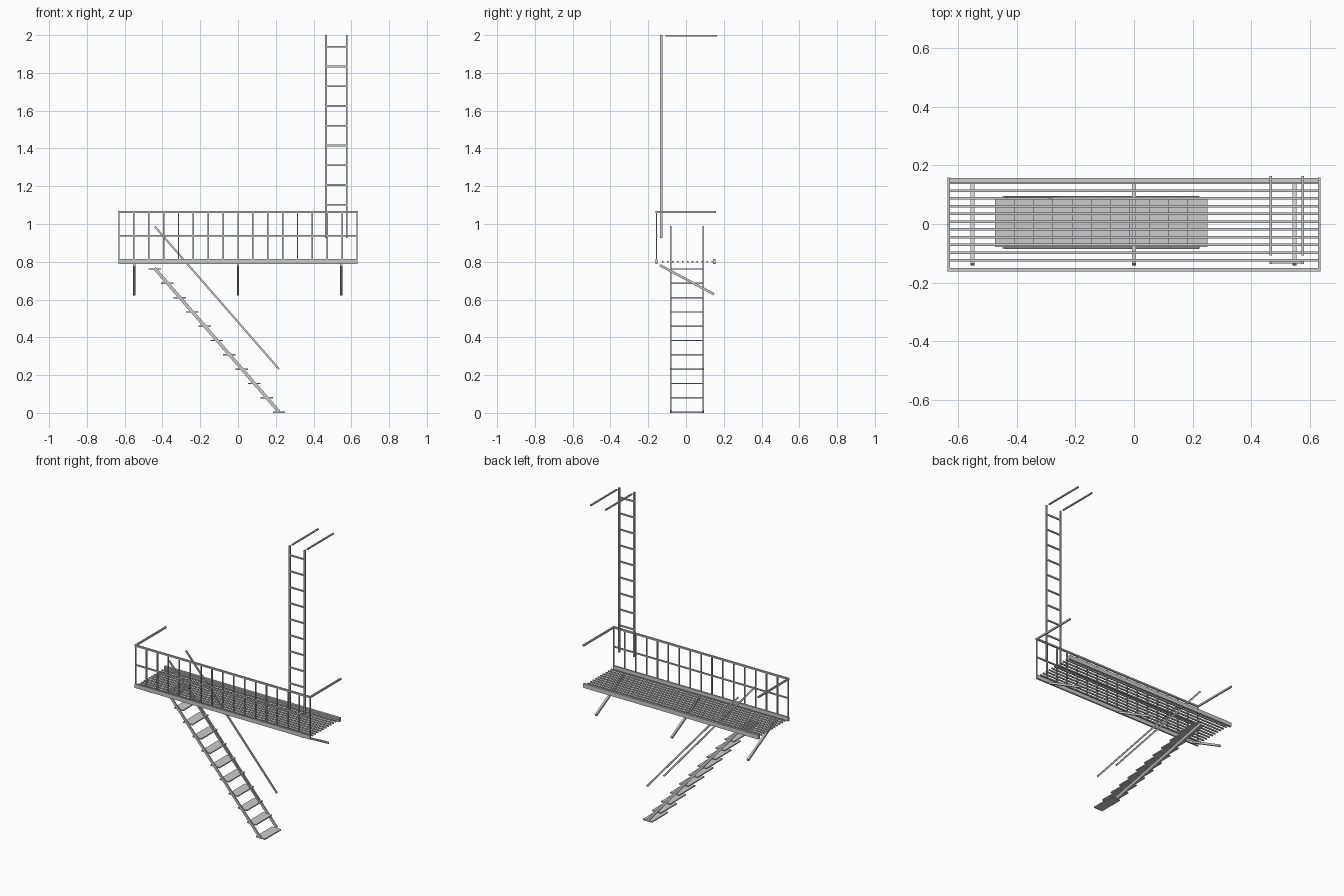
import bpy, bmesh
from mathutils import Vector, Matrix

if "Cube" in bpy.data.objects:
    bpy.data.objects.remove(bpy.data.objects["Cube"])


def bars(name, items):
    """One object from square bars: (start, end, width, depth)."""
    bm = bmesh.new()
    for a, b, w, d in items:
        a, b = Vector(a), Vector(b)
        z = (b - a).normalized()
        x = Vector((0, 1, 0)) if abs(z.y) < 0.3 else Vector((1, 0, 0))
        y = z.cross(x).normalized()
        rot = Matrix((x, y, z)).transposed().to_4x4()
        size = Matrix.Diagonal((w, d, (b - a).length, 1))
        bmesh.ops.create_cube(bm, size=1, matrix=Matrix.Translation((a + b) / 2) @ rot @ size)
    bmesh.ops.recalc_face_normals(bm, faces=bm.faces[:])
    me = bpy.data.meshes.new(name)
    bm.to_mesh(me)
    bm.free()
    ob = bpy.data.objects.new(name, me)
    bpy.context.collection.objects.link(ob)
    return ob


# Platform: long edge beams and open grating
L = 0.633
FY = -0.156
bars("front_beam", [((-L, FY, 0.802), (L, FY, 0.802), 0.011, 0.026)])
bars("back_beam", [((-L, 0.149, 0.801), (L, 0.149, 0.801), 0.014, 0.027)])
bars("grating_slats", [((-0.63, 0.14 - 0.0264 * i, 0.801), (0.63, 0.14 - 0.0264 * i, 0.801), 0.008, 0.008)
                       for i in range(11)])

# Sloped support brackets under the platform
bars("support_brackets", [((x, -0.138, 0.782), (x, 0.148, 0.628), 0.013, 0.013)
                          for x in (-0.55, 0, 0.547)])

# Railing: top and middle rails, posts, and side arms
bars("front_rails", [((-L, FY, 1.064), (L, FY, 1.064), 0.011, 0.01),
                     ((-L, FY, 0.938), (L, FY, 0.938), 0.008, 0.008)])
bars("railing_posts", [((-0.63 + 0.07875 * i, FY, 0.79), (-0.63 + 0.07875 * i, FY, 1.064), 0.007, 0.007)
                       for i in range(17)])
bars("side_rails", [((s * 0.631, -0.161, 1.064), (s * 0.631, 0.158, 1.064), 0.009, 0.011)
                    for s in (-1, 1)])

# Upright ladder with wall arms at its top
LX = (0.466, 0.575)
LY = -0.131
bars("ladder_rails", [((x, LY, 0.926), (x, LY, 2.0), 0.011, 0.009) for x in LX])
bars("ladder_rungs", [((LX[0], LY, 1.102 + 0.1045 * i), (LX[1], LY, 1.102 + 0.1045 * i), 0.008, 0.009)
                      for i in range(9)])
bars("ladder_wall_arms", [((x, -0.108, 1.996), (x, 0.164, 1.996), 0.009, 0.008) for x in LX])

# Staircase: treads, stringers and handrails
SY = (-0.08, 0.091)
bars("stair_treads", [((-0.473 + 0.0657 * i, 0.0055, 0.7618 - 0.0758 * i),
                       (-0.407 + 0.0657 * i, 0.0055, 0.7618 - 0.0758 * i), 0.166, 0.007)
                      for i in range(11)])
bars("stair_stringers", [((-0.442, y, 0.766), (0.217, y, 0.006), 0.007, 0.017) for y in SY])
bars("stair_handrails", [((-0.441, y, 0.987), (0.217, y, 0.232), 0.008, 0.01)
                         for y in (-0.081, 0.092)])
